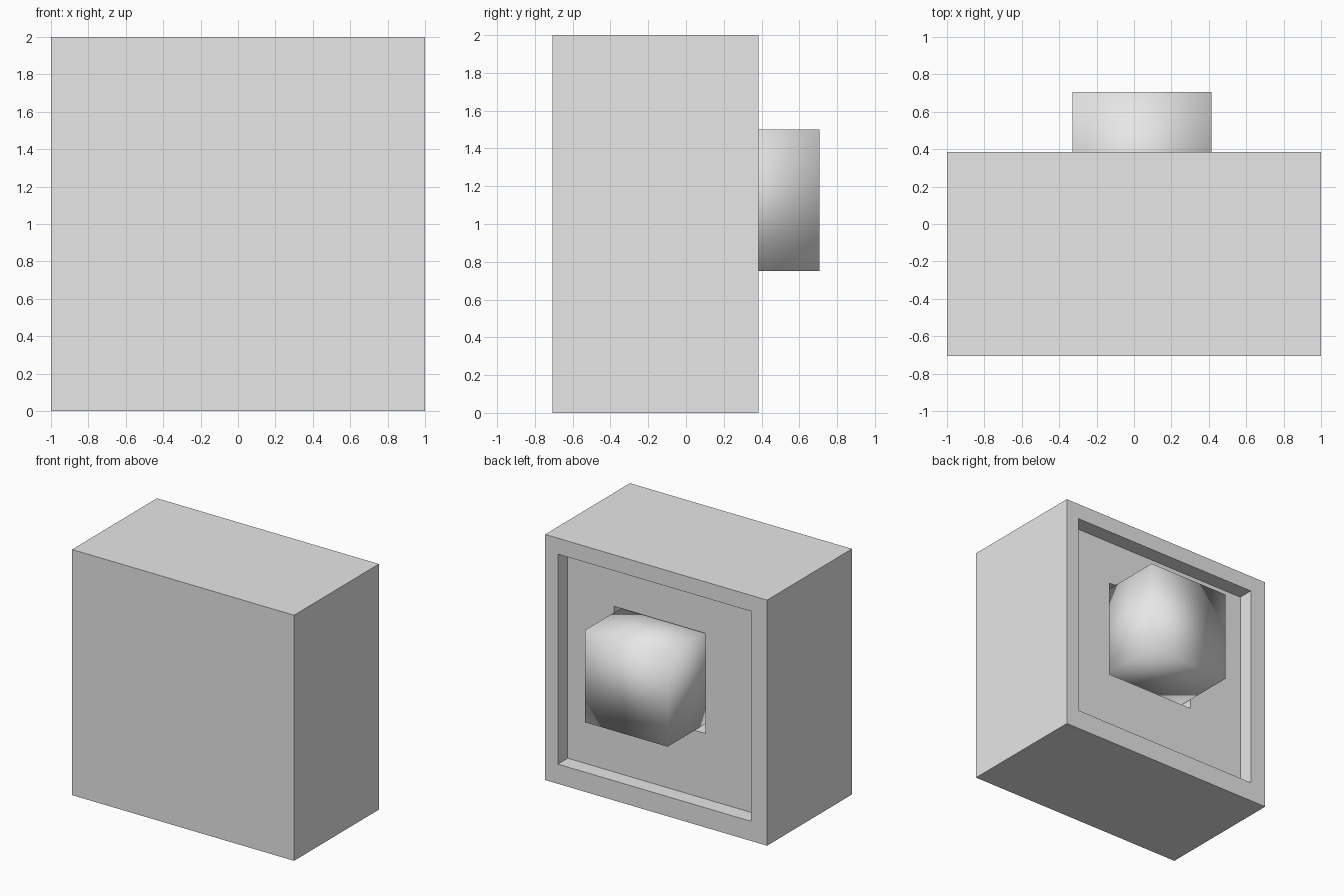
import bpy
import bmesh

default = bpy.data.objects.get("Cube")
if default:
    bpy.data.objects.remove(default, do_unlink=True)

# Single plain grey
grey = bpy.data.materials.new("light_grey")
grey.use_nodes = True
colour = (0.8, 0.8, 0.8, 1)
grey.diffuse_color = colour
grey.node_tree.nodes["Principled BSDF"].inputs["Base Color"].default_value = colour


def nested_rectangles(name, rings, smooth=False):
    """Skin rectangles (x0, x1, z0, z1, y) in order and cap both ends."""
    bm = bmesh.new()
    loops = []
    for x0, x1, z0, z1, y in rings:
        corners = [(x0, z0), (x1, z0), (x1, z1), (x0, z1)]
        loops.append([bm.verts.new((x, y, z)) for x, z in corners])
    for a, b in zip(loops, loops[1:]):
        for i in range(4):
            j = (i + 1) % 4
            bm.faces.new((a[i], a[j], b[j], b[i]))
    bm.faces.new(loops[0][::-1])
    bm.faces.new(loops[-1])
    bmesh.ops.recalc_face_normals(bm, faces=bm.faces)
    for face in bm.faces:
        face.smooth = smooth
    mesh = bpy.data.meshes.new(name)
    bm.to_mesh(mesh)
    bm.free()
    mesh.materials.append(grey)
    obj = bpy.data.objects.new(name, mesh)
    bpy.context.collection.objects.link(obj)
    return obj


# Casing: outer box, framed recess in the back, then a square socket
outer = (-1, 1, 0, 2)
recess = (-0.855, 0.885, 0.16, 1.87)
socket = (-0.355, 0.466, 0.693, 1.508)
back, floor = 0.385, 0.258
nested_rectangles("casing", [
    (*outer, -0.707), (*outer, back),
    (*recess, back), (*recess, floor),
    (*socket, floor), (*socket, -0.1),
])

# Soft-shaded block standing out of the socket
block = (-0.33, 0.415, 0.75, 1.5)
nested_rectangles("block", [(*block, -0.04), (*block, 0.707)], smooth=True)
